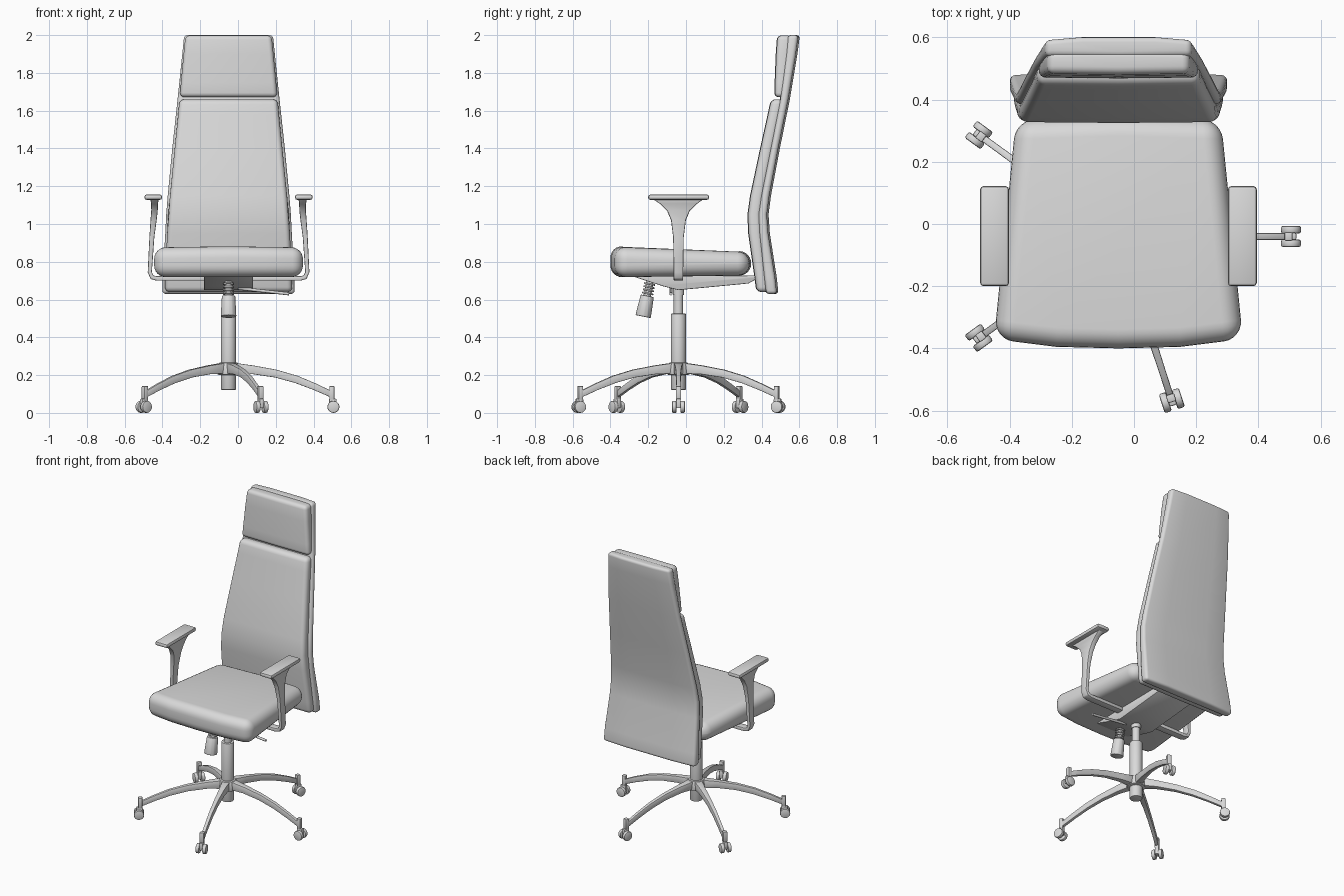
import bpy, bmesh, math
from mathutils import Vector, Matrix

cube = bpy.data.objects.get("Cube")
if cube:
    bpy.data.objects.remove(cube, do_unlink=True)

GREY = (0.7, 0.7, 0.7, 1)
grey = bpy.data.materials.new("light grey")
grey.use_nodes = True
grey.diffuse_color = GREY
grey.node_tree.nodes["Principled BSDF"].inputs["Base Color"].default_value = GREY

# Chair axis: everything is modelled around it, then moved here
AXIS = Matrix.Translation((-0.05, -0.04, 0))
MID = Matrix.Translation((-0.05, 0, 0))


def finish(bm, name, matrix=MID, bevel=0, segments=3):
    """Round the sharp edges, place the mesh and shade it."""
    bmesh.ops.recalc_face_normals(bm, faces=bm.faces)
    if bevel:
        edges = [e for e in bm.edges if e.calc_face_angle(0) > 0.5]
        bmesh.ops.bevel(bm, geom=edges, offset=bevel, segments=segments,
                        profile=0.5, affect='EDGES', clamp_overlap=True)
    bm.transform(matrix)
    bmesh.ops.recalc_face_normals(bm, faces=bm.faces)
    mesh = bpy.data.meshes.new(name)
    bm.to_mesh(mesh)
    bm.free()
    mesh.materials.append(grey)
    obj = bpy.data.objects.new(name, mesh)
    bpy.context.collection.objects.link(obj)
    bpy.ops.object.select_all(action='DESELECT')
    obj.select_set(True)
    bpy.context.view_layer.objects.active = obj
    bpy.ops.object.shade_smooth_by_angle(angle=math.radians(35))
    return obj


def loft(name, rings, matrix=MID, bevel=0, segments=3):
    """Skin a row of equal rings and cap both ends."""
    bm = bmesh.new()
    loops = [[bm.verts.new(p) for p in ring] for ring in rings]
    n = len(loops[0])
    for a, b in zip(loops, loops[1:]):
        for i in range(n):
            j = (i + 1) % n
            bm.faces.new((a[i], a[j], b[j], b[i]))
    bm.faces.new(loops[0])
    bm.faces.new(loops[-1])
    return finish(bm, name, matrix, bevel, segments)


def box(name, x, y, z, matrix=MID, bevel=0.006):
    ring = [(x[0], y[0]), (x[1], y[0]), (x[1], y[1]), (x[0], y[1])]
    return loft(name, [[(*p, h) for p in ring] for h in z], matrix, bevel, 2)


def sweep(name, path, matrix, bevel):
    """Flat bar along an x-z path of (x, z, thickness, width)."""
    rings = []
    for i, (x, z, thick, width) in enumerate(path):
        a, b = path[max(i - 1, 0)], path[min(i + 1, len(path) - 1)]
        t = Vector((b[0] - a[0], b[1] - a[1])).normalized() * thick / 2
        w = width / 2
        rings.append([(x - t.y, -w, z + t.x), (x - t.y, w, z + t.x),
                      (x + t.y, w, z - t.x), (x + t.y, -w, z - t.x)])
    return loft(name, rings, matrix, bevel, 2)


def tube(name, a, b, r1, r2=None, matrix=AXIS, sides=28, bevel=0):
    a, b = Vector(a), Vector(b)
    turn = (b - a).to_track_quat('Z', 'Y').to_matrix().to_4x4()
    bm = bmesh.new()
    bmesh.ops.create_cone(bm, cap_ends=True, segments=sides, radius1=r1,
                          radius2=r2 or r1, depth=(b - a).length,
                          matrix=Matrix.Translation((a + b) / 2) @ turn)
    return finish(bm, name, matrix, bevel, 2)


def back_panel(name, sections, bevel, bow=0.01):
    """Upright panel from (z, half width, front y, back y) sections."""
    rings = [[(-w, f, z), (0, f - 0.003, z), (w, f, z),
              (w, b - bow, z), (w / 2, b, z), (-w / 2, b, z), (-w, b - bow, z)]
             for z, w, f, b in sections]
    return loft(name, rings, MID, bevel, 4)


# Seat cushion, a little thicker at the front
half = [(0, -0.4), (0.2, -0.395), (0.4, -0.37), (0.33, 0.335), (0, 0.345)]
outline = half + [(-x, y) for x, y in half[3:0:-1]]
loft("seat_cushion",
     [[(x, y, 0.718 + 0.01 * (y > 0)) for x, y in outline],
      [(x, y, 0.868 - 0.04 * y - 0.012 * abs(x)) for x, y in outline]],
     MID, 0.066, 6)

# Backrest: outer shell, front cushion and headrest
back_panel("back_shell", [
    (0.63, 0.35, 0.425, 0.49), (0.72, 0.348, 0.415, 0.48),
    (0.95, 0.335, 0.39, 0.444), (1.05, 0.33, 0.385, 0.437),
    (1.15, 0.322, 0.40, 0.45), (1.4, 0.298, 0.45, 0.497),
    (1.66, 0.27, 0.50, 0.55), (1.9, 0.245, 0.53, 0.59),
    (2.0, 0.235, 0.54, 0.603)], 0.019)
back_panel("back_cushion", [
    (0.64, 0.337, 0.375, 0.44), (0.72, 0.335, 0.365, 0.43),
    (0.95, 0.325, 0.332, 0.405), (1.05, 0.318, 0.328, 0.40),
    (1.15, 0.31, 0.342, 0.415), (1.4, 0.285, 0.395, 0.465),
    (1.58, 0.267, 0.435, 0.505), (1.66, 0.26, 0.452, 0.52)], 0.026, 0.004)
back_panel("headrest", [
    (1.672, 0.258, 0.47, 0.525), (1.75, 0.252, 0.472, 0.535),
    (1.9, 0.238, 0.478, 0.553), (1.998, 0.228, 0.485, 0.56)], 0.023, 0.004)

# Armrests, mirrored about the chair axis
for side, sx in (("left", 1), ("right", -1)):
    flip = Matrix.Scale(sx, 4, (1, 0, 0))
    sweep(side + "_arm_post", [
        (0.05, 0.712, 0.024, 0.05), (0.38, 0.712, 0.024, 0.05),
        (0.405, 0.718, 0.024, 0.05), (0.417, 0.745, 0.022, 0.05),
        (0.406, 0.93, 0.026, 0.056), (0.397, 1.02, 0.032, 0.078),
        (0.392, 1.07, 0.034, 0.12), (0.392, 1.105, 0.036, 0.19),
        (0.392, 1.132, 0.044, 0.27)], AXIS @ flip, 0.005)
    box(side + "_arm_pad", (0.352, 0.445), (-0.2, 0.122), (1.128, 1.156),
        MID @ flip, 0.011)

# Tilt mechanism under the seat
profile = [(-0.28, 0.722), (-0.12, 0.67), (-0.04, 0.65), (0.1, 0.663),
           (0.33, 0.685), (0.38, 0.712), (0.38, 0.728)]
loft("tilt_plate", [[(x, y, z) for y, z in profile] for x in (-0.13, 0.13)],
     MID, 0.005, 2)
tube("tilt_lever", (0.05, -0.04, 0.66), (0.32, -0.04, 0.63), 0.008, sides=12)
knob_top, knob_end = Vector((0, -0.165, 0.62)), Vector((0, -0.187, 0.51))
lean = (knob_top - knob_end).normalized()
tube("tension_knob", knob_end, knob_top, 0.042, 0.036, sides=12, bevel=0.005)
tube("tension_core", knob_top, knob_top + lean * 0.09, 0.02)
for i in range(4):
    start = knob_top + lean * (0.008 + 0.017 * i)
    tube("tension_coil", start, start + lean * 0.009, 0.03, bevel=0.003)

# Gas column and hub
tube("column_sleeve", (0, 0, 0.122), (0, 0, 0.525), 0.04, bevel=0.004)
tube("column_rod", (0, 0, 0.5), (0, 0, 0.68), 0.025)
tube("column_collar", (0, 0, 0.625), (0, 0, 0.655), 0.03)
tube("base_hub", (0, 0, 0.2), (0, 0, 0.268), 0.06, 0.052, bevel=0.01)

# Five arched legs with twin-wheel casters
for i in range(5):
    spin = AXIS @ Matrix.Rotation(math.tau * i / 5, 4, 'Z')
    sweep("base_leg", [
        (0.03, 0.236, 0.058, 0.05), (0.13, 0.228, 0.046, 0.036),
        (0.25, 0.208, 0.042, 0.028), (0.36, 0.177, 0.04, 0.024),
        (0.46, 0.137, 0.036, 0.022), (0.545, 0.098, 0.032, 0.022)],
        spin, 0.004)
    box("leg_tip", (0.534, 0.56), (-0.014, 0.014), (0.07, 0.142), spin, 0.004)
    box("caster_fork", (0.532, 0.572), (-0.012, 0.012), (0.025, 0.075), spin, 0.005)
    for s in (-1, 1):
        tube("caster_wheel", (0.555, s * 0.01, 0.032), (0.555, s * 0.034, 0.032),
             0.032, matrix=spin, sides=20, bevel=0.006)
